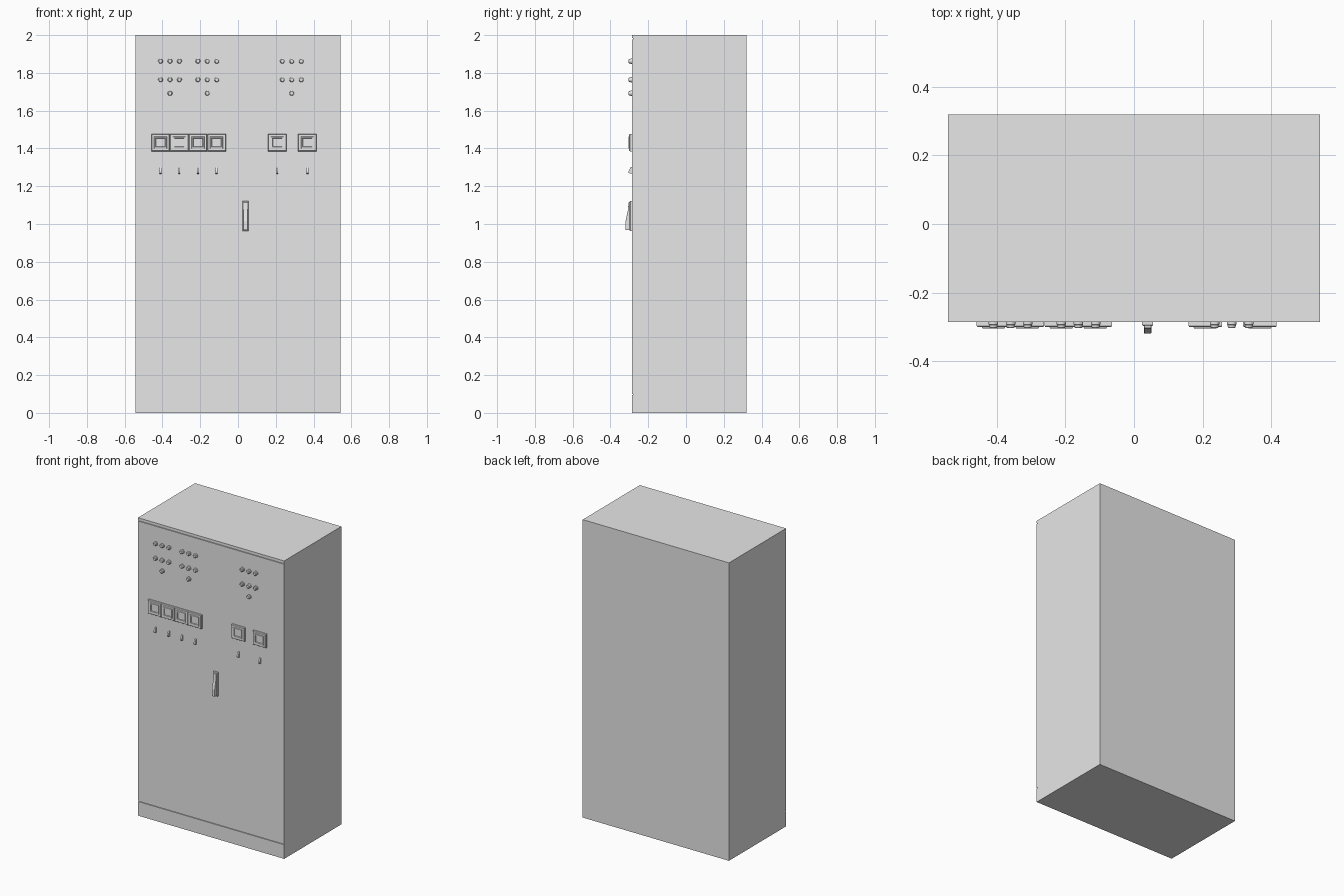
import bpy, bmesh, math

if "Cube" in bpy.data.objects:
    bpy.data.objects.remove(bpy.data.objects["Cube"], do_unlink=True)

FRONT = -0.286      # plane of the door
BACK = 0.32
HALF_W = 0.543

grey = bpy.data.materials.new("light_grey_paint")
grey.use_nodes = True
colour = (0.8, 0.8, 0.8, 1)
grey.diffuse_color = colour
grey.node_tree.nodes["Principled BSDF"].inputs["Base Color"].default_value = colour


def finish(name, bm):
    bmesh.ops.recalc_face_normals(bm, faces=bm.faces)
    mesh = bpy.data.meshes.new(name)
    bm.to_mesh(mesh)
    bm.free()
    mesh.materials.append(grey)
    ob = bpy.data.objects.new(name, mesh)
    bpy.context.collection.objects.link(ob)
    return ob


def prism(name, x, half_w, profile):
    """Extrude a (y, z) side profile across the width."""
    bm = bmesh.new()
    face = bm.faces.new([bm.verts.new((x - half_w, y, z)) for y, z in profile])
    new = bmesh.ops.extrude_face_region(bm, geom=[face])["geom"]
    moved = [v for v in new if isinstance(v, bmesh.types.BMVert)]
    bmesh.ops.translate(bm, vec=(2 * half_w, 0, 0), verts=moved)
    return finish(name, bm)


def stack(name, x, z, sections, sides):
    """Loft (half width, half height, distance from door) sections outwards."""
    bm = bmesh.new()
    grow = math.sqrt(2) if sides == 4 else 1
    rings = []
    for hw, hh, d in sections:
        angles = [(i + 0.5) * math.tau / sides for i in range(sides)]
        rings.append([bm.verts.new((x + hw * grow * math.cos(a), FRONT - d,
                                    z + hh * grow * math.sin(a))) for a in angles])
    for a, b in zip(rings, rings[1:]):
        for i in range(sides):
            j = (i + 1) % sides
            bm.faces.new((a[i], a[j], b[j], b[i]))
    bm.faces.new(rings[0])
    bm.faces.new(rings[-1])
    return finish(name, bm)


# Cabinet body, with seams above the plinth and below the top strip
outline = [(BACK, 0), (FRONT, 0)]
for seam in (0.095, 1.978):
    outline += [(FRONT, seam), (FRONT + 0.006, seam),
                (FRONT + 0.006, seam + 0.006), (FRONT, seam + 0.006)]
outline += [(FRONT, 2), (BACK, 2)]
prism("cabinet_body", 0, HALF_W, outline)

# Indicator lamps: three groups of two rows plus one lamp below
lamp = [(r, r, d) for r, d in
        ((0.014, 0), (0.014, 0.007), (0.0125, 0.008), (0.0115, 0.015), (0.009, 0.018))]
for group, centre in enumerate((-0.36, -0.162, 0.285)):
    spots = [(dx, z) for z in (1.862, 1.764) for dx in (-0.05, 0, 0.05)] + [(0, 1.692)]
    for n, (dx, z) in enumerate(spots):
        stack(f"indicator_lamp_{group}_{n}", centre + dx, z, lamp, 20)

# Meters, each with a toggle switch beneath
meter = [(0.049, 0.046, 0), (0.049, 0.046, 0.011), (0.046, 0.043, 0.015),
         (0.034, 0.032, 0.015), (0.032, 0.030, 0.019), (0.026, 0.023, 0.019),
         (0.024, 0.021, 0.014)]
toggle = [(FRONT, 1.266), (FRONT - 0.018, 1.27), (FRONT - 0.018, 1.28),
          (FRONT - 0.006, 1.302), (FRONT, 1.302)]
for n, x in enumerate((-0.41, -0.311, -0.212, -0.113, 0.208, 0.367)):
    stack(f"meter_{n}", x, 1.431, meter, 4)
    prism(f"toggle_switch_{n}", x, 0.005, toggle)

# Door handle: backing plate and sloping lever
stack("handle_plate", 0.04, 1.043,
      [(0.016, 0.08, 0), (0.016, 0.08, 0.008), (0.013, 0.077, 0.012)], 4)
lever = prism("handle_lever", 0.04, 0.0105,
              [(FRONT, 0.967), (FRONT - 0.034, 0.969), (FRONT - 0.034, 1.015),
               (FRONT - 0.022, 1.07), (FRONT - 0.018, 1.115), (FRONT, 1.118)])
bevel = lever.modifiers.new("soft_edges", "BEVEL")
bevel.width = 0.002
bevel.segments = 2
